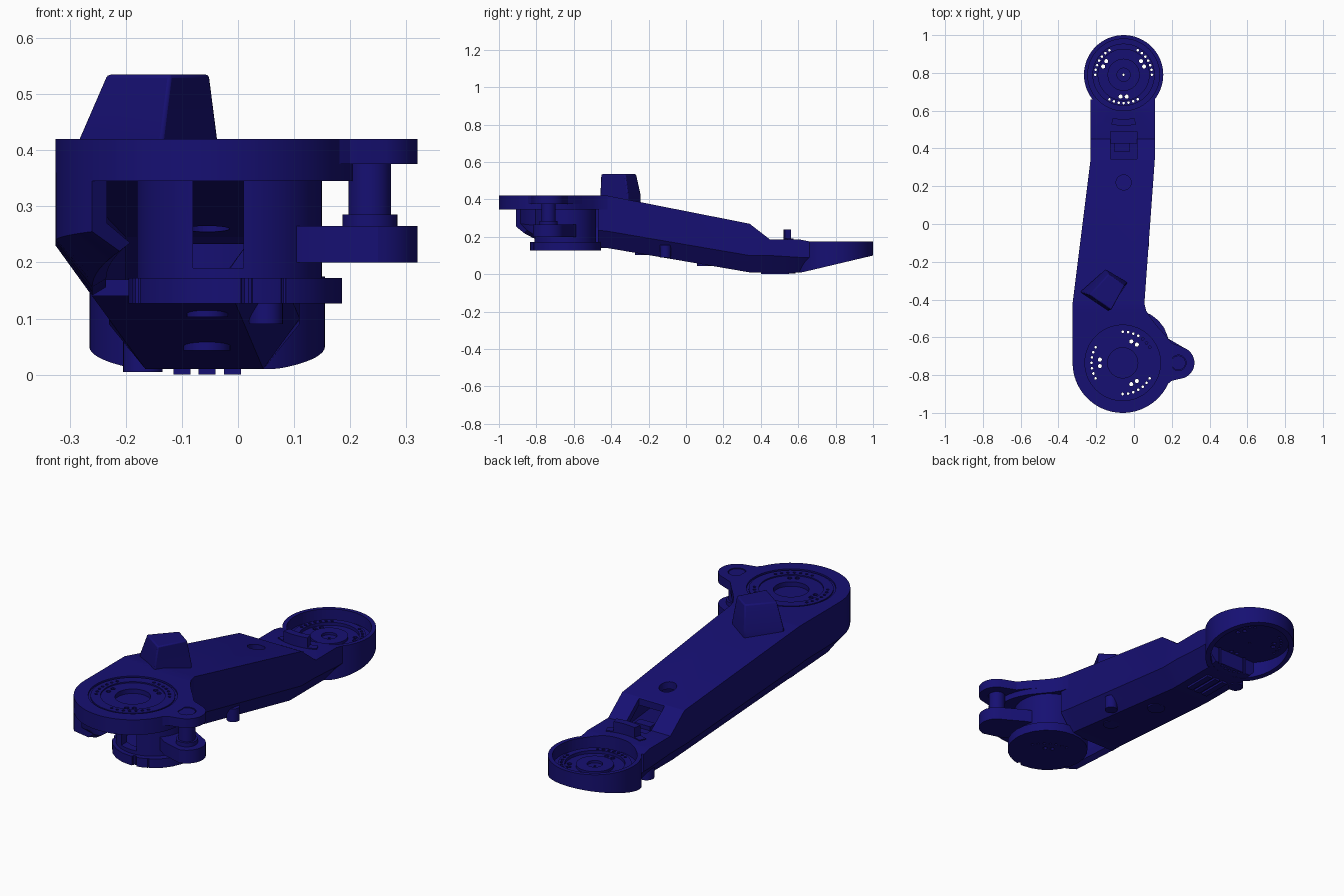
import bpy, bmesh
from math import sin, cos, radians, pi, hypot
from mathutils import Vector

if "Cube" in bpy.data.objects:
    bpy.data.objects.remove(bpy.data.objects["Cube"])

paint = bpy.data.materials.new("navy_paint")
paint.diffuse_color = (0.008, 0.005, 0.17, 1)
paint.use_nodes = True
paint.node_tree.nodes["Principled BSDF"].inputs["Base Color"].default_value = paint.diffuse_color

FX, FY = -0.06, -0.735      # front joint centre
RX, RY = -0.055, 0.79       # rear joint centre
EX, EY = 0.235, -0.735      # side ear centre


def finish(bm, name, cutter=False):
    bmesh.ops.recalc_face_normals(bm, faces=bm.faces[:])
    me = bpy.data.meshes.new(name)
    bm.to_mesh(me)
    bm.free()
    ob = bpy.data.objects.new(name, me)
    bpy.context.collection.objects.link(ob)
    if cutter:
        ob.hide_render = True
        ob.hide_set(True)
        ob.display_type = 'WIRE'
    me.materials.append(paint)
    return ob


def add_loft(bm, rings):
    rows = [[bm.verts.new(p) for p in r] for r in rings]
    n = len(rows[0])
    for a, b in zip(rows, rows[1:]):
        for i in range(n):
            bm.faces.new((a[i], a[(i + 1) % n], b[(i + 1) % n], b[i]))
    bm.faces.new(rows[0])
    bm.faces.new(rows[-1])


def loft(name, rings, cutter=False):
    bm = bmesh.new()
    add_loft(bm, rings)
    return finish(bm, name, cutter)


def prism(name, outline, z0, z1, cutter=False):
    return loft(name, [[(x, y, z) for x, y in outline] for z in (z0, z1)], cutter)


def arc(cx, cy, r, a0, a1, n):
    return [(cx + r * cos(radians(a0 + (a1 - a0) * i / n)),
             cy + r * sin(radians(a0 + (a1 - a0) * i / n))) for i in range(n + 1)]


def disc(cx, cy, r, n=48):
    return arc(cx, cy, r, 0, 360, n)[:-1]


def cyl(name, cx, cy, r, z0, z1, n=32, cutter=False):
    return prism(name, disc(cx, cy, r, n), z0, z1, cutter)


def tube(name, cx, cy, ro, ri, z0, z1):
    ob = cyl(name, cx, cy, ro, z0, z1, 48)
    cut(ob, cyl(name + "_bore", cx, cy, ri, z0 - .05, z1 + .05, 48, True))
    return ob


def box(name, x0, x1, y0, y1, z0, z1, cutter=False):
    return prism(name, [(x0, y0), (x1, y0), (x1, y1), (x0, y1)], z0, z1, cutter)


def cut(ob, *cutters):
    for c in cutters:
        m = ob.modifiers.new("cut", 'BOOLEAN')
        m.operation, m.solver, m.object = 'DIFFERENCE', 'EXACT', c


def holes(name, cx, cy, r_small, r_big, angles):
    # three arcs of small bolt holes plus a pair of larger ones each
    bm = bmesh.new()
    for a in angles:
        spots = [(r_small, a - 30 + 10 * k, .007) for k in range(7)]
        spots += [(r_big, a - 8, .011), (r_big, a + 8, .011)]
        for r, t, s in spots:
            x, y = cx + r * cos(radians(t)), cy + r * sin(radians(t))
            add_loft(bm, [[(px, py, z) for px, py in disc(x, y, s, 10)] for z in (-.1, .6)])
    return finish(bm, name, True)


def section(y, xl, xr, top, mid, low, ch=.065):
    return [(xl, y, top), (xr, y, top), (xr, y, mid),
            (xr - ch, y, low), (xl + ch, y, low), (xl, y, mid)]


# cutters shared by several parts
front_holes = holes("front_bolt_holes", FX, FY, .165, .122, (60, 180, 300))
rear_holes = holes("rear_bolt_holes", RX, RY, .15, .117, (30, 150, 270))
dish = cyl("dish_cut", RX, RY, .19, .12, .3, 64, True)

# hollow arm with chamfered underside
arm = loft("arm_body", [
    section(-.47, -.325, .06, .42, .235, .14),
    section(-.42, -.325, .055, .42, .23, .14),
    section(.34, -.23, .11, .27, .10, .01),
    section(.45, -.23, .11, .185, .10, .01),
    section(.61, -.23, .11, .185, .09, .01),
    section(.66, -.23, .11, .175, .09, .02)])
cavity = loft("arm_cavity", [
    section(-.52, -.295, .03, .345, .25, .17, .055),
    section(-.42, -.295, .025, .345, .245, .17, .055),
    section(.33, -.2, .08, .245, .115, .04, .055),
    section(.43, -.2, .08, .165, .115, .04, .055)], True)
cut(arm, cavity, dish, rear_holes,
    box("window_cut", -.125, .015, .345, .49, .17, .32, True),
    cyl("top_hole_cut", RX, .22, .04, .24, .4, 32, True))
box("window_plug", -.105, -.02, .385, .43, .03, .19)

# front plate, with the left flank running back into the arm
plate = prism("front_plate", arc(FX, FY, .265, 180, 400, 40)
              + [(.09, -.5), (.065, -.46), (.055, -.42), (-.325, -.42)], .345, .42)
cut(plate, cyl("plate_recess", FX, FY, .2, .412, .5, 64, True),
    cyl("plate_bore", FX, FY, .08, .39, .5, 48, True), front_holes)
rim = tube("plate_inner_ring", FX, FY, .19, .145, .411, .418)
cut(rim, front_holes)

# ears and the pivot pin between them
ear_hole = cyl("ear_hole_cut", EX, EY, .041, .28, .5, 32, True)
top_ear = prism("upper_ear", arc(EX, EY, .085, -70, 65, 16)
                + [(.2, -.63), (.15, -.57), (.1, -.52), (.1, -.9), (.15, -.87), (.2, -.83)],
                .375, .42)
cut(top_ear, ear_hole, cyl("ear_clear", FX, FY, .22, .3, .5, 48, True))
prism("lower_ear", arc(EX, EY, .085, -80, 70, 16)
      + [(.17, -.6), (.05, -.55), (.02, -.7), (.15, -.79)], .2, .265)
cyl("pivot_pin", EX, EY, .038, .2, .417)
cyl("pivot_collar", EX, EY, .049, .26, .285)

# left skirt under the front plate
path = [(-.325, -.44), (-.325, -.6)] + arc(FX, FY, .265, 180, 221, 8)
rings = []
for i, (x, y) in enumerate(path):
    d = Vector((1, 0)) if i < 2 else Vector((FX - x, FY - y)).normalized()
    t = i / (len(path) - 1)
    mid, low = .235 + .02 * t, .14 + .08 * t
    rings.append([(x + d.x * o, y + d.y * o, z) for o, z in
                  ((0, .36), (0, mid), (.065, low), (.09, low + .015), (.035, mid + .015), (.035, .36))])
loft("left_skirt", rings)

# lower hub: slotted drum on a base disc
drum = tube("hub_drum", -.015, -.645, .165, .125, .165, .35)
cut(drum, box("drum_slot", -.08, .01, -.9, -.3, .19, .345, True), front_holes)
base = cyl("hub_base", -.005, -.645, .19, .127, .172, 24)
cut(base, front_holes)

# rear dish: cylinder with a sloping underside, hollow above and below the floor
rear = cyl("rear_dish", RX, RY, .21, 0, .175, 64)
for v in rear.data.vertices:
    if v.co.z < .05:
        v.co.z = .01 + max(0, v.co.y - .62) * .237
bm = bmesh.new()
bm.from_mesh(rear.data)
bmesh.ops.bisect_plane(bm, geom=bm.verts[:] + bm.edges[:] + bm.faces[:],
                       plane_co=(0, .62, 0), plane_no=(0, 1, 0))
bm.to_mesh(rear.data)
bm.free()
cut(rear, dish, cyl("underside_cut", RX, RY, .185, -.1, .098, 64, True), rear_holes,
    cyl("rear_axis_hole", RX, RY, .006, -.1, .3, 10, True))
step = tube("dish_step", RX, RY, .165, .135, .115, .135)
cut(step, rear_holes)
tube("dish_hub", RX, RY, .085, .035, .115, .132)

# curved stop beside the rear dish
prism("curved_stop", arc(RX, RY, .27, 247, 293, 14) + arc(RX, RY, .235, 293, 247, 14), .17, .19)
prism("stop_tab", arc(RX, RY, .27, 256, 284, 10) + arc(RX, RY, .235, 284, 256, 10), .18, .238)

# leaning connector block on the arm
low_pts = [(-.285, -.36), (-.135, -.46), (-.035, -.31), (-.15, -.24)]
top_pts = [(-.235, -.375), (-.12, -.455), (-.05, -.325), (-.135, -.265)]
block = loft("connector_block", [[(x, y, z) for x, y in pts] for pts, z in
                                 ((low_pts, .37), (low_pts, .42), (top_pts, .535))])
bev = block.modifiers.new("soft_edges", 'BEVEL')
bev.width, bev.segments = .006, 2

# pegs and bosses on the underside
for name, x, y, r, z0, z1 in (("side_peg", .05, -.11, .03, .09, .155),
                              ("side_peg", -.17, .55, .035, .005, .08),
                              ("bottom_boss", RX, -.235, .037, .103, .15),
                              ("bottom_boss", RX, .10, .042, .043, .09)):
    cyl(name, x, y, r, z0, z1, 24)
for x in (-.1, -.055, -.01):
    box("bottom_pad", x - .015, x + .015, .4, .55, 0, .02)

for ob in bpy.context.scene.objects:
    if not ob.hide_render:
        ob.select_set(True)
        bpy.context.view_layer.objects.active = ob
bpy.ops.object.shade_smooth_by_angle(angle=radians(25))
